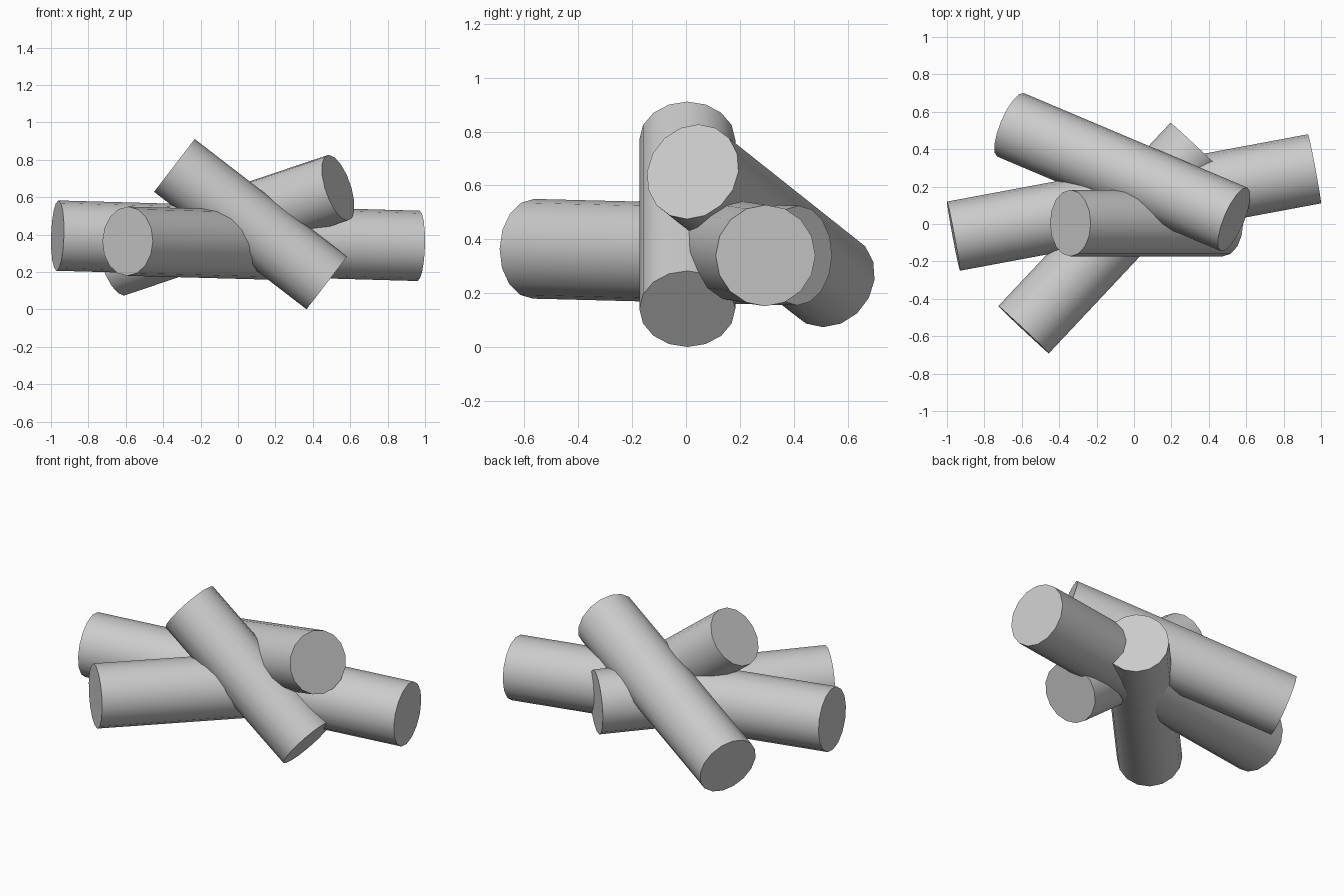
import bpy
import math
from mathutils import Vector

if "Cube" in bpy.data.objects:
    bpy.data.objects.remove(bpy.data.objects["Cube"])

SIDES = 16


def log(name, start, end, radius):
    """Capped cylinder between two end centres, smooth sides with sharp rims."""
    a, b = Vector(start), Vector(end)
    axis = b - a
    bpy.ops.mesh.primitive_cylinder_add(
        vertices=SIDES, radius=radius, depth=axis.length, location=(a + b) / 2,
        rotation=axis.to_track_quat('Z', 'Y').to_euler())
    obj = bpy.context.object
    obj.name = name
    bpy.ops.object.shade_smooth_by_angle(angle=math.radians(40))
    return obj


# Four overlapping logs crossing in a pile
log("long_base_log", (-0.965, -0.065, 0.395), (0.965, 0.295, 0.34), 0.188)
log("diagonal_base_log", (-0.59, -0.565, 0.365), (0.33, 0.415, 0.34), 0.185)
log("steep_leaning_log", (-0.34, 0.005, 0.77), (0.475, 0.005, 0.142), 0.178)
log("back_leaning_log", (-0.66, 0.53, 0.25), (0.535, 0.025, 0.651), 0.184)
